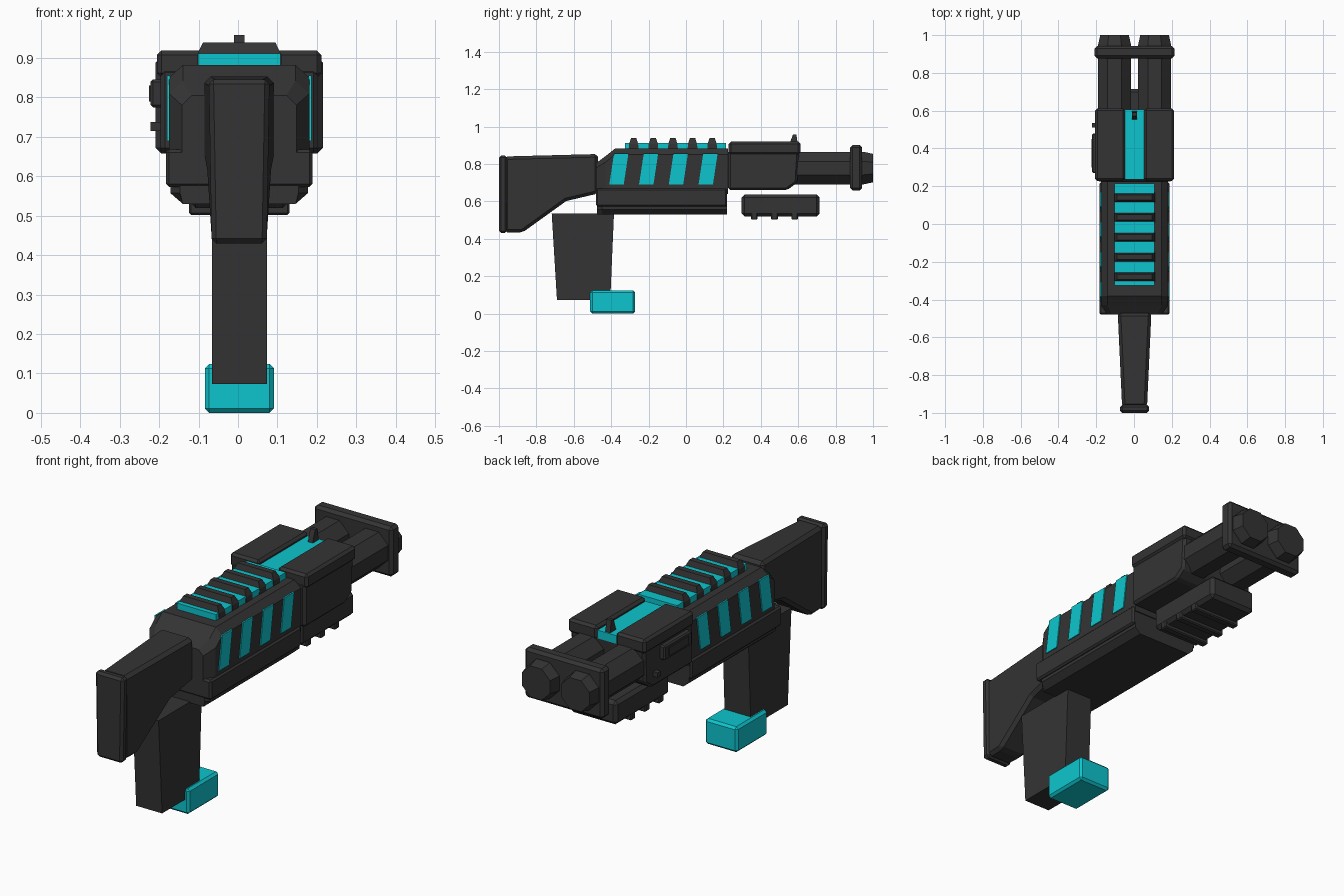
import bpy, bmesh, math
from mathutils import Vector

cube = bpy.data.objects.get("Cube")
if cube:
    bpy.data.objects.remove(cube, do_unlink=True)

CX = 0.003  # lateral centre of the body


def material(name, rgb):
    m = bpy.data.materials.new(name)
    m.use_nodes = True
    m.diffuse_color = (*rgb, 1)
    m.node_tree.nodes["Principled BSDF"].inputs["Base Color"].default_value = (*rgb, 1)
    return m


DARK = material("charcoal", (0.034, 0.034, 0.034))
CYAN = material("bright_cyan", (0.004, 0.56, 0.62))


def loft(name, sections, mat=DARK, bevel=0):
    """Skin a list of closed rings with equal point counts and cap both ends."""
    bm = bmesh.new()
    rings = [[bm.verts.new(p) for p in s] for s in sections]
    n = len(rings[0])
    for a, b in zip(rings, rings[1:]):
        for i in range(n):
            j = (i + 1) % n
            bm.faces.new((a[i], a[j], b[j], b[i]))
    bm.faces.new(rings[0])
    bm.faces.new(rings[-1])
    bmesh.ops.recalc_face_normals(bm, faces=bm.faces)
    mesh = bpy.data.meshes.new(name)
    bm.to_mesh(mesh)
    bm.free()
    mesh.materials.append(mat)
    ob = bpy.data.objects.new(name, mesh)
    bpy.context.scene.collection.objects.link(ob)
    if bevel:
        mod = ob.modifiers.new("chamfer", "BEVEL")
        mod.width = bevel
        mod.segments = 1
        mod.limit_method = "ANGLE"
    return ob


def box(name, x, y, z, mat=DARK, bevel=0):
    ring = [(x[0], y[0]), (x[1], y[0]), (x[1], y[1]), (x[0], y[1])]
    return loft(name, [[(a, b, h) for a, b in ring] for h in z], mat, bevel)


def side_profile(name, pts, x0, x1, mat=DARK, bevel=0):
    """Extrude a (y, z) outline across x."""
    return loft(name, [[(x, y, z) for y, z in pts] for x in (x0, x1)], mat, bevel)


def mirrored(y, half):
    """Symmetric ring at y from (half width, z) points."""
    return ([(CX + w, y, z) for w, z in half]
            + [(CX - w, y, z) for w, z in reversed(half)])


# Receiver, with chamfered rear end
loft("receiver_upper", [
    mirrored(-0.48, [(0.145, 0.64), (0.145, 0.78), (0.12, 0.805)]),
    mirrored(-0.43, [(0.178, 0.64), (0.178, 0.81), (0.143, 0.842)]),
    mirrored(-0.38, [(0.178, 0.64), (0.178, 0.85), (0.143, 0.882)]),
    mirrored(0.225, [(0.178, 0.64), (0.178, 0.85), (0.143, 0.882)])])
loft("receiver_lower", [
    mirrored(y, [(0.143, 0.53), (w, 0.557), (w, 0.65)])
    for y, w in ((-0.475, 0.15), (-0.45, 0.174), (0.22, 0.174))])
box("receiver_side_rail", (CX - 0.186, CX + 0.186), (-0.48, 0.22), (0.573, 0.668), bevel=0.008)

# Slanted side stripes
for side, label in ((1, "left"), (-1, "right")):
    for i in range(4):
        y = -0.41 + i * 0.159
        outline = [(y, 0.69), (y + 0.077, 0.69), (y + 0.102, 0.855), (y + 0.025, 0.855)]
        side_profile(f"{label}_stripe_{i + 1}", outline,
                     CX + side * 0.176, CX + side * 0.183, CYAN)

# Top rail
box("rail_base", (CX - 0.105, CX + 0.105), (-0.325, 0.215), (0.87, 0.912), CYAN)
for i in range(5):
    y = -0.28 + i * 0.105
    loft(f"rail_tooth_{i + 1}", [
        [(CX + sx * w, y + sy * d, z) for sx, sy in ((-1, -1), (1, -1), (1, 1), (-1, 1))]
        for w, d, z in ((0.107, 0.027, 0.875), (0.107, 0.024, 0.908), (0.092, 0.014, 0.939))])

# Stock, narrowing towards the butt plate
outline = [(-0.97, 0.84), (-0.47, 0.853), (-0.47, 0.642), (-0.64, 0.602),
           (-0.875, 0.433), (-0.97, 0.433)]
loft("stock", [[(CX + s * (0.066 + 0.046 * (y + 0.97)), y, z) for y, z in outline]
               for s in (-1, 1)], bevel=0.016)
loft("butt_plate", [
    [(CX - w, y, z), (CX + w, y, z), (CX + w * 1.1, y, 0.846), (CX - w * 1.1, y, 0.846)]
    for y, w, z in ((-1, 0.07, 0.43), (-0.957, 0.07, 0.43))], bevel=0.012)

# Grip and foot block
loft("grip", [[(x, y, z) for x, y in ((-0.066, a), (0.074, a), (0.074, b), (-0.066, b))]
              for a, b, z in ((-0.69, -0.405, 0.073), (-0.718, -0.385, 0.535))])
box("foot_block", (-0.084, 0.091), (-0.512, -0.272), (0, 0.124), CYAN, 0.011)

# Front housing with split cover
side_profile("front_housing", [(0.225, 0.66), (0.54, 0.66), (0.595, 0.70), (0.605, 0.875),
                               (0.225, 0.875)], CX - 0.2, CX + 0.2, bevel=0.012)
for side, label in ((1, "left"), (-1, "right")):
    x = sorted((CX + side * 0.05, CX + side * 0.209))
    box(f"{label}_cover_plate", x, (0.228, 0.612), (0.85, 0.919), bevel=0.012)
box("cover_strip", (CX - 0.052, CX + 0.052), (0.235, 0.605), (0.86, 0.9), CYAN)
side_profile("front_sight", [(0.55, 0.89), (0.6, 0.89), (0.59, 0.958), (0.572, 0.958),
                             (0.56, 0.925)], CX - 0.013, CX + 0.013)

# Side port and buttons
box("port_plate", (-0.222, -0.19), (0.27, 0.48), (0.775, 0.845), bevel=0.006)
box("port_inset", (-0.226, -0.2), (0.30, 0.45), (0.79, 0.83))
box("port_button", (-0.222, -0.19), (0.51, 0.535), (0.715, 0.738))

# Twin octagonal barrels and clamp
for side, label in ((1, "left"), (-1, "right")):
    rings = []
    for y, r in ((0.56, 0.094), (0.95, 0.094), (1.0, 0.082)):
        rings.append([(CX + side * 0.106 + r * math.cos((k + 0.5) * math.pi / 4), y,
                       0.778 + r * math.sin((k + 0.5) * math.pi / 4)) for k in range(8)])
    loft(f"{label}_barrel", rings)
box("barrel_clamp", (CX - 0.212, CX + 0.212), (0.877, 0.942), (0.658, 0.902), bevel=0.014)

# Lower fore grip with ribs
box("fore_grip", (CX - 0.127, CX + 0.127), (0.298, 0.715), (0.52, 0.636), bevel=0.016)
for i in range(3):
    y = 0.365 + i * 0.108
    box(f"fore_grip_rib_{i + 1}", (CX - 0.127, CX + 0.127), (y - 0.018, y + 0.018),
        (0.502, 0.54), bevel=0.005)
